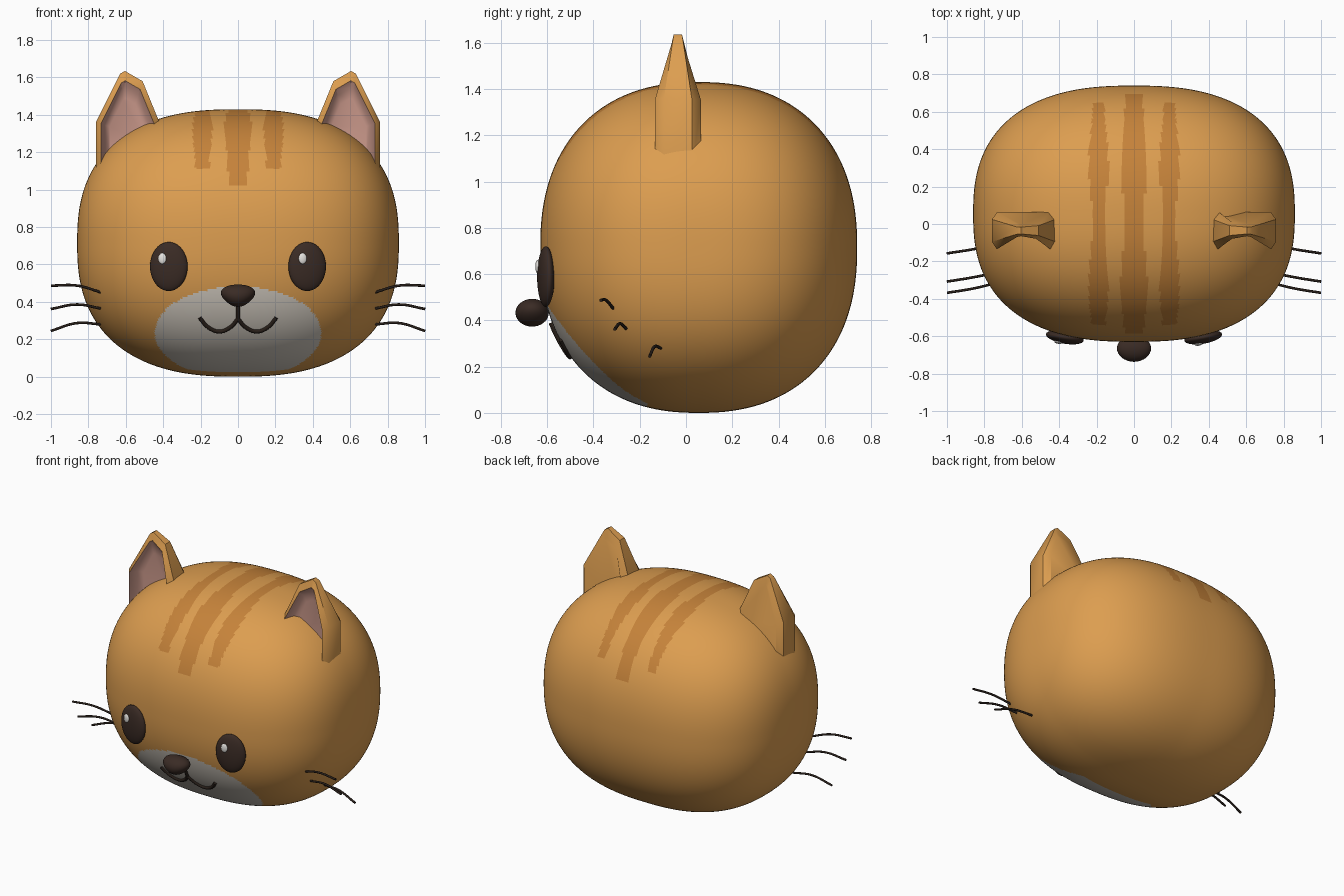
import bpy, bmesh, math
from mathutils import Vector, Matrix

if "Cube" in bpy.data.objects:
    bpy.data.objects.remove(bpy.data.objects["Cube"])


def material(name, r, g, b):
    m = bpy.data.materials.new(name)
    m.use_nodes = True
    m.diffuse_color = (r, g, b, 1)
    bsdf = next(n for n in m.node_tree.nodes if n.type == 'BSDF_PRINCIPLED')
    bsdf.inputs["Base Color"].default_value = (r, g, b, 1)
    bsdf.inputs["Roughness"].default_value = 0.8
    return m


ORANGE = material("orange fur", .72, .34, .08)
STRIPE = material("dark orange stripe", .56, .225, .042)
CREAM = material("pale muzzle", .65, .60, .53)
PINK = material("ear pink", .60, .32, .26)
DARK = material("dark brown", .042, .024, .018)
LINE = material("line brown", .022, .014, .01)
SHINE = material("eye shine", .8, .78, .75)

# Rounded head: a superellipsoid
CENTRE = Vector((0, .055, .715))
HALF = Vector((.86, .685, .715))
P, Q = 2.5, 2.3


def head_radius(d):
    return ((abs(d.y) ** Q + abs(d.z) ** Q) ** (P / Q) + abs(d.x) ** P) ** (1 / P)


def front_y(x, z):
    """y of the head's front surface at x, z"""
    a = (1 - abs(x / HALF.x) ** P) ** (Q / P)
    b = abs((z - CENTRE.z) / HALF.z) ** Q
    return CENTRE.y - HALF.y * max(a - b, 0) ** (1 / Q)


def finish(bm, name, mats, angle=None):
    me = bpy.data.meshes.new(name)
    bmesh.ops.recalc_face_normals(bm, faces=bm.faces)
    bm.to_mesh(me)
    bm.free()
    ob = bpy.data.objects.new(name, me)
    bpy.context.collection.objects.link(ob)
    for m in mats:
        me.materials.append(m)
    bpy.ops.object.select_all(action='DESELECT')
    ob.select_set(True)
    bpy.context.view_layer.objects.active = ob
    if angle:
        bpy.ops.object.shade_smooth_by_angle(angle=math.radians(angle))
    else:
        bpy.ops.object.shade_smooth()
    return ob


def fur_colour(c):
    # pale patch on the lower front, running under the chin
    if c.y < -.17 and (c.x / .445) ** 2 + ((c.z - .235) / .247) ** 2 < 1:
        return 2
    # three lengthwise stripes with wavy widths
    wave = .011 * math.cos(c.y * math.tau / .65 + math.pi)
    if c.z > 1.02 and abs(c.x) < .06 + wave:
        return 1
    if c.z > 1.115 and abs(abs(c.x) - .19) < .042 + wave:
        return 1
    return 0


bm = bmesh.new()
bmesh.ops.create_cube(bm, size=2)
bmesh.ops.subdivide_edges(bm, edges=bm.edges[:], cuts=99, use_grid_fill=True)
for v in bm.verts:
    d = v.co / head_radius(v.co)
    v.co = CENTRE + d * HALF
for f in bm.faces:
    f.material_index = fur_colour(f.calc_center_median())
finish(bm, "head", [ORANGE, STRIPE, CREAM])


# Ears: rings of one outline, recessed pink front, full back
OUTLINE = [(.76, 1.04), (.76, 1.36), (.63, 1.62), (.605, 1.635),
           (.51, 1.58), (.42, 1.36), (.40, 1.2)]
EAR_MID = Vector((.595, 1.31))
# scale of the ring, depth as a share of the local half thickness
RINGS = [(.55, -.1), (.72, -.35), (.84, -1), (1, -.6), (1, .6), (.82, 1)]


def ear(side, name):
    bm = bmesh.new()
    loops = []
    for scale, depth in RINGS:
        loop = []
        for x, z in OUTLINE:
            thick = .1 - .07 * max(0, (z - 1.36) / .275)
            p = EAR_MID + (Vector((x, z)) - EAR_MID) * scale
            loop.append(bm.verts.new((side * p.x, -.035 + depth * thick, p.y)))
        loops.append(loop)
    n = len(OUTLINE)
    for k, (a, b) in enumerate(zip(loops, loops[1:])):
        for i in range(n):
            j = (i + 1) % n
            f = bm.faces.new((a[i], a[j], b[j], b[i]))
            f.material_index = 1 if k < 2 else 0
    bm.faces.new(loops[0]).material_index = 1
    bm.faces.new(loops[-1])
    finish(bm, name, [ORANGE, PINK], 35)


def ellipsoid(name, centre, radii, mat, yaw=0, taper=0):
    bm = bmesh.new()
    bmesh.ops.create_uvsphere(bm, u_segments=32, v_segments=20, radius=1)
    turn = Matrix.Rotation(yaw, 3, 'Z')
    for v in bm.verts:
        v.co.x *= 1 + taper * v.co.z
        v.co = Vector(centre) + turn @ (v.co * Vector(radii))
    return finish(bm, name, [mat])


def tube(name, points, radius):
    cu = bpy.data.curves.new(name, 'CURVE')
    cu.dimensions = '3D'
    cu.bevel_depth = radius
    cu.bevel_resolution = 2
    cu.use_fill_caps = True
    cu.resolution_u = 8
    sp = cu.splines.new('BEZIER')
    sp.bezier_points.add(len(points) - 1)
    for bp, p in zip(sp.bezier_points, points):
        bp.co = p
        bp.handle_left_type = bp.handle_right_type = 'AUTO'
    cu.materials.append(LINE)
    ob = bpy.data.objects.new(name, cu)
    bpy.context.collection.objects.link(ob)
    bpy.ops.object.select_all(action='DESELECT')
    ob.select_set(True)
    bpy.context.view_layer.objects.active = ob
    bpy.ops.object.convert(target='MESH')
    bpy.ops.object.shade_smooth()


# Nose, wider at the top
ellipsoid("nose", (0, -.665, .433), (.088, .072, .06), DARK, taper=.3)

# Mouth: short stem and two curls lying on the surface
tube("mouth_stem", [(0, front_y(0, z) - .004, z) for z in (.39, .35, .305)], .011)
CURL = [(0, .31), (.04, .265), (.1, .242), (.16, .265), (.205, .315)]

# Whiskers: root, middle, tip
WHISKERS = {
    "upper": [(.735, -.315, .452), (.86, -.345, .487), (1, -.368, .487)],
    "middle": [(.735, -.26, .365), (.86, -.285, .386), (1, -.308, .362)],
    "lower": [(.735, -.11, .28), (.86, -.135, .287), (1, -.157, .245)],
}

for side, label in ((1, "left"), (-1, "right")):
    ear(side, label + "_ear")
    yaw = side * math.radians(10)
    eye = Vector((side * .37, -.606, .589))
    ellipsoid(label + "_eye", eye, (.102, .034, .131), DARK, yaw)
    glint = eye + Matrix.Rotation(yaw, 3, 'Z') @ Vector((-.03, -.031, .043))
    ellipsoid(label + "_eye_shine", glint, (.022, .009, .029), SHINE, yaw)
    tube(label + "_mouth_curl",
         [(side * x, front_y(x, z) - .004, z) for x, z in CURL], .011)
    for kind, pts in WHISKERS.items():
        tube(f"{label}_{kind}_whisker", [(side * x, y, z) for x, y, z in pts], .007)
